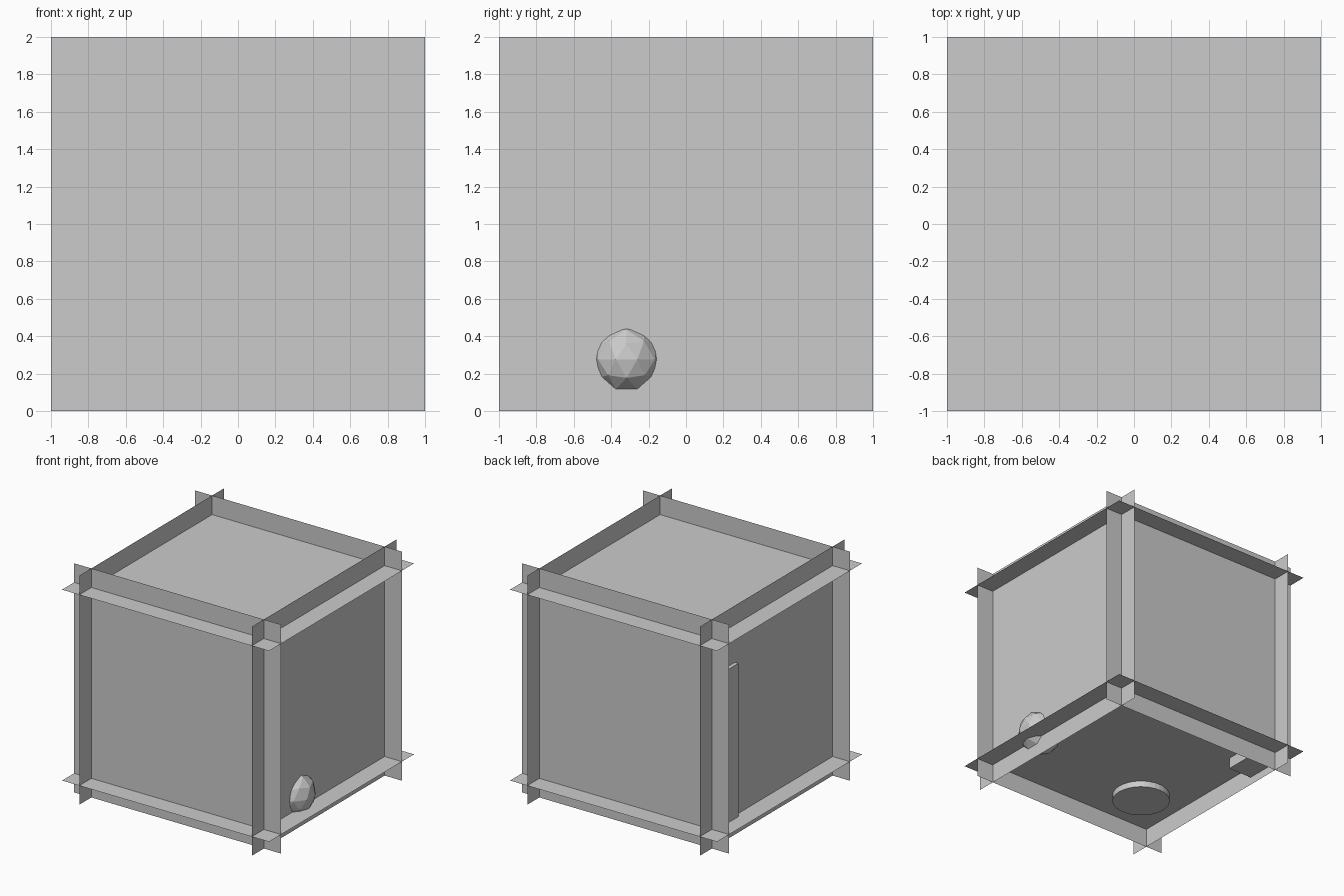
import bpy
from math import pi

if "Cube" in bpy.data.objects:
    bpy.data.objects.remove(bpy.data.objects["Cube"])

D = 5 / 6  # distance of each room panel from the room centre


def panel(name, loc, rot):
    bpy.ops.mesh.primitive_plane_add(size=2, location=loc, rotation=rot)
    bpy.context.object.name = name


# Six thin panels that cross each other near the edges
for side, names in ((-1, ("left_wall", "front_wall", "floor")),
                    (1, ("right_wall", "back_wall", "ceiling"))):
    panel(names[0], (side * D, 0, 1), (0, side * pi / 2, 0))
    panel(names[1], (0, side * D, 1), (-side * pi / 2, 0, 0))
    panel(names[2], (0, 0, 1 + side * D), (0 if side > 0 else pi, 0, 0))

# Faceted ball poking through the right wall and floor
bpy.ops.mesh.primitive_ico_sphere_add(subdivisions=2, radius=0.187,
                                      location=(0.752, -0.318, 0.2755))
bpy.context.object.name = "faceted_ball"

# Tall block poking through the left wall and floor
bpy.ops.mesh.primitive_cube_add(size=1, location=(-0.735, 0.65, 0.787))
block = bpy.context.object
block.name = "tall_block"
block.scale = (0.265, 0.27, 1.435)

# Round drum sunk into the floor
bpy.ops.mesh.primitive_cylinder_add(vertices=32, radius=0.238, depth=0.476,
                                    location=(-0.435, -0.427, 0.35))
bpy.context.object.name = "drum"
